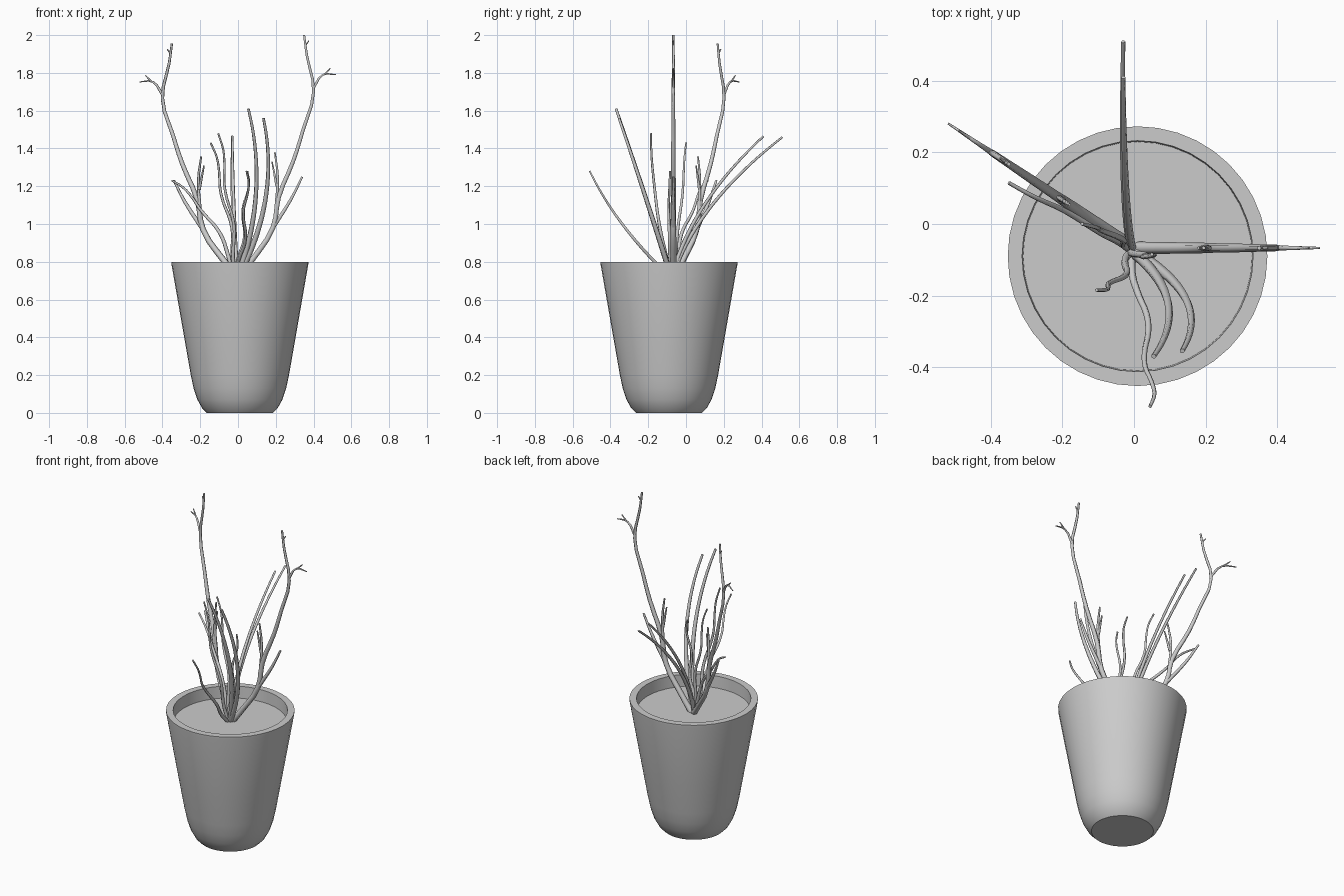
import bpy, bmesh, math
from mathutils import Vector

if "Cube" in bpy.data.objects:
    bpy.data.objects.remove(bpy.data.objects["Cube"])

POT = Vector((0.01, -0.09, 0))
ROOT = Vector((-0.005, -0.075, 0.71))


def link(name, data):
    ob = bpy.data.objects.new(name, data)
    bpy.context.collection.objects.link(ob)
    bpy.ops.object.select_all(action='DESELECT')
    ob.select_set(True)
    bpy.context.view_layer.objects.active = ob


def lathe(name, profile, segs=40):
    """Revolve (radius, z) points around the pot axis, first and last ring capped."""
    bm = bmesh.new()
    rings = []
    for r, z in profile:
        rings.append([bm.verts.new(POT + Vector((r * math.cos(a), r * math.sin(a), z)))
                      for a in (2 * math.pi * i / segs for i in range(segs))])
    for lo, hi in zip(rings, rings[1:]):
        for i in range(segs):
            j = (i + 1) % segs
            bm.faces.new((lo[i], lo[j], hi[j], hi[i]))
    bm.faces.new(rings[0][::-1])
    bm.faces.new(rings[-1])
    me = bpy.data.meshes.new(name)
    bm.to_mesh(me)
    bm.free()
    link(name, me)
    bpy.ops.object.shade_smooth_by_angle(angle=math.radians(35))


def tube(name, points, r0, r1):
    """Tapered low-sided tube through the points."""
    cu = bpy.data.curves.new(name, 'CURVE')
    cu.dimensions = '3D'
    cu.bevel_depth = 1
    cu.bevel_resolution = 1
    cu.resolution_u = 3
    cu.use_fill_caps = True
    sp = cu.splines.new('BEZIER')
    sp.bezier_points.add(len(points) - 1)
    for i, (bp, p) in enumerate(zip(sp.bezier_points, points)):
        bp.co = p
        bp.handle_left_type = bp.handle_right_type = 'AUTO'
        bp.radius = r0 + (r1 - r0) * i / (len(points) - 1)
    link(name, cu)
    bpy.ops.object.convert(target='MESH')


def tall_branch(side, sign, slope, stretch):
    """Forked tall branch in an upright plane; sign mirrors it, slope swings it back."""
    def part(name, r0, r1, *path):
        pts = [(sign * x, -0.067 + slope * x, 0.71 + (z - 0.71) * stretch) for x, z in path]
        tube(f"{side}_{name}", pts, r0, r1)

    part("tall_branch", 0.018, 0.006, (0.0, 0.71), (0.075, 0.81), (0.185, 0.98), (0.215, 1.14),
         (0.295, 1.34), (0.345, 1.5), (0.40, 1.70), (0.365, 1.89), (0.35, 2.0))
    part("top_twig", 0.008, 0.003, (0.40, 1.72), (0.45, 1.79), (0.52, 1.79))
    part("top_twig_fork", 0.005, 0.003, (0.46, 1.795), (0.49, 1.825))
    part("tip_fork", 0.005, 0.003, (0.36, 1.95), (0.375, 1.97))
    part("side_branch", 0.012, 0.006, (0.185, 0.98), (0.28, 1.13), (0.34, 1.25))
    part("upright_twig", 0.010, 0.005, (0.20, 1.07), (0.21, 1.25), (0.195, 1.38))
    part("upright_fork", 0.008, 0.004, (0.205, 1.2), (0.18, 1.33))


def stem(name, mid, end, radius, wave=0.0):
    """Bowed stem from the root through mid to end, with an optional wiggle."""
    mid, end = Vector(mid), Vector(end)
    across = (end - ROOT).cross(Vector((0, 1, 1))).normalized()
    pts = []
    for i in range(10):
        t = i / 9
        p = ROOT * (1 - t) * (1 - 2 * t) + mid * 4 * t * (1 - t) + end * t * (2 * t - 1)
        pts.append(p + across * wave * math.sin(t * 4 * math.pi))
    tube(name, pts, radius, radius * 0.45)


# Pot with flat rim, and the soil closing it
lathe("pot", [(0.175, 0), (0.20, 0.025), (0.225, 0.07), (0.245, 0.13), (0.26, 0.2),
              (0.295, 0.4), (0.362, 0.785), (0.363, 0.8), (0.323, 0.8), (0.32, 0.725)])
lathe("soil", [(0.318, 0.70), (0.321, 0.727)])

# Two tall forked branches
tall_branch("right", 1, 0, 1)
tall_branch("left", -1, 0.67, 0.965)

# Shorter stems
stem("back_stem_high", (-0.022, 0.09, 1.09), (-0.03, 0.41, 1.465), 0.013)
stem("back_stem_low", (-0.028, 0.13, 1.09), (-0.03, 0.51, 1.46), 0.013)
stem("front_stem_inner", (0.095, -0.22, 1.16), (0.055, -0.37, 1.61), 0.016)
stem("front_stem_outer", (0.145, -0.21, 1.13), (0.135, -0.355, 1.56), 0.016)
stem("front_low_stem", (0.035, -0.33, 0.99), (0.045, -0.51, 1.28), 0.011, 0.012)
stem("front_left_stem", (-0.045, -0.155, 1.09), (-0.105, -0.185, 1.48), 0.011, 0.012)
stem("middle_left_stem", (-0.06, -0.03, 1.07), (-0.145, 0.0, 1.43), 0.011, 0.012)
stem("left_low_stem", (-0.14, 0.005, 1.01), (-0.35, 0.115, 1.23), 0.012, 0.01)
stem("centre_stem", (0.03, -0.09, 1.0), (0.05, -0.085, 1.28), 0.011, 0.012)
